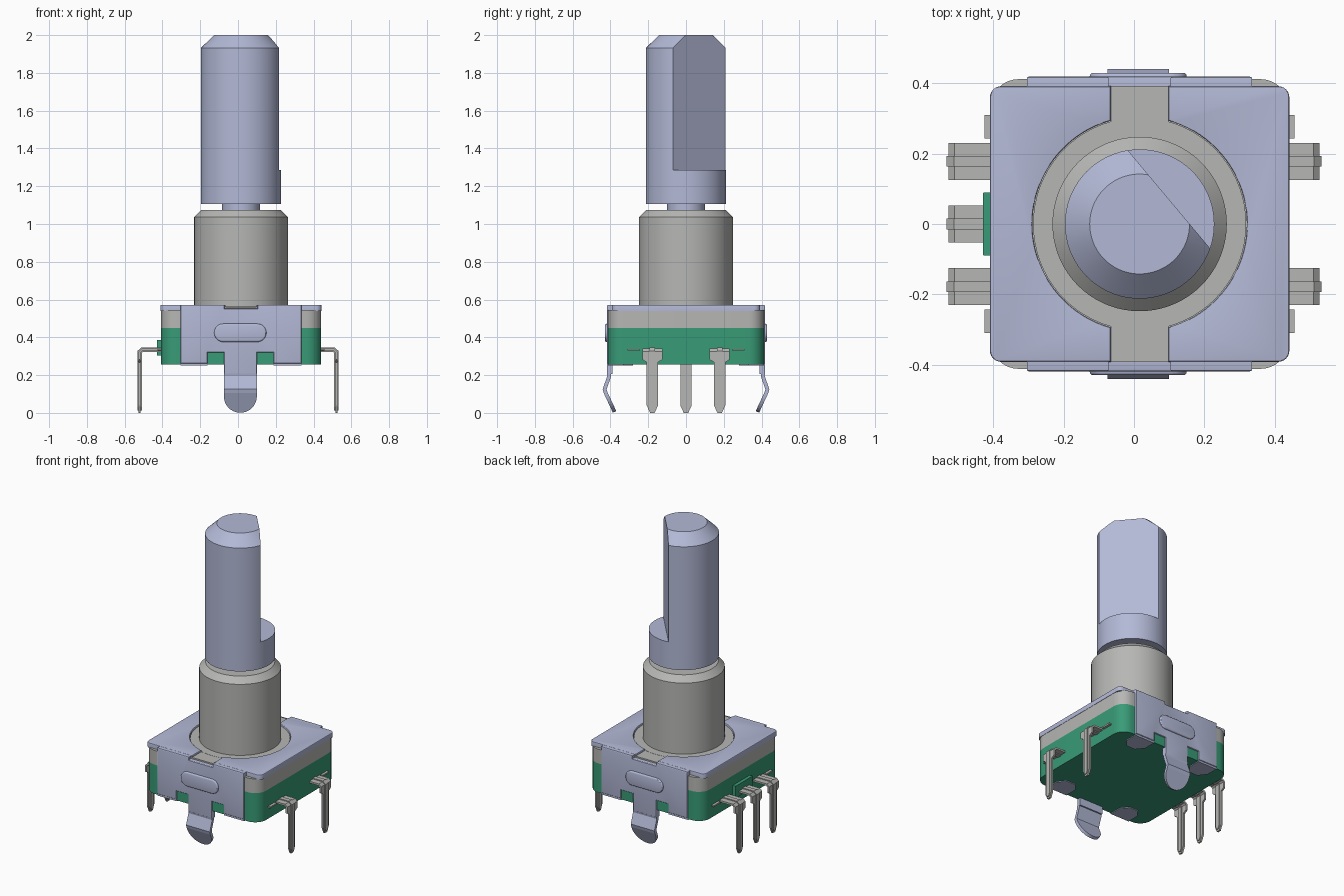
import bpy, bmesh, math
from mathutils import Vector

old = bpy.data.objects.get("Cube")
if old:
    bpy.data.objects.remove(old, do_unlink=True)

CX = 0.016          # centre of the body and the shaft


def material(name, rgb):
    m = bpy.data.materials.new(name)
    m.use_nodes = True
    m.diffuse_color = (*rgb, 1)
    b = m.node_tree.nodes["Principled BSDF"]
    b.inputs["Base Color"].default_value = (*rgb, 1)
    b.inputs["Roughness"].default_value = 0.5
    return m


STEEL = material("blue grey steel", (0.45, 0.485, 0.675))
GREY = material("neutral grey metal", (0.47, 0.47, 0.46))
GREEN = material("green plastic", (0.04, 0.33, 0.185))


def finish(name, bm, mat, smooth=True):
    bmesh.ops.recalc_face_normals(bm, faces=bm.faces[:])
    me = bpy.data.meshes.new(name)
    bm.to_mesh(me)
    bm.free()
    me.materials.append(mat)
    ob = bpy.data.objects.new(name, me)
    bpy.context.collection.objects.link(ob)
    if smooth:
        bpy.ops.object.select_all(action='DESELECT')
        ob.select_set(True)
        bpy.context.view_layer.objects.active = ob
        bpy.ops.object.shade_smooth_by_angle(angle=math.radians(30))
    return ob


def prism(name, pts, a, b, mat, axis='z', bevel=0.0):
    """Extrude a 2D outline from a to b along an axis, rounding the rim at b."""
    bm = bmesh.new()

    def place(p, h):
        return (p[0], p[1], h) if axis == 'z' else (p[0], h, p[1])
    lo = [bm.verts.new(place(p, a)) for p in pts]
    hi = [bm.verts.new(place(p, b)) for p in pts]
    n = len(pts)
    bm.faces.new(lo)
    cap = bm.faces.new(hi)
    for i in range(n):
        j = (i + 1) % n
        bm.faces.new((lo[i], lo[j], hi[j], hi[i]))
    if bevel:
        bmesh.ops.recalc_face_normals(bm, faces=bm.faces[:])
        bmesh.ops.bevel(bm, geom=list(cap.edges), offset=bevel, segments=3,
                        profile=0.5, affect='EDGES')
    return finish(name, bm, mat)


def arc(cx, cy, r, a0, a1, n):
    return [(cx + r * math.cos(math.radians(a0 + (a1 - a0) * i / n)),
             cy + r * math.sin(math.radians(a0 + (a1 - a0) * i / n))) for i in range(n + 1)]


def rounded_rect(x0, x1, y0, y1, r, n=8):
    return (arc(x1 - r, y1 - r, r, 0, 90, n) + arc(x0 + r, y1 - r, r, 90, 180, n)
            + arc(x0 + r, y0 + r, r, 180, 270, n) + arc(x1 - r, y0 + r, r, 270, 360, n))


def lathe(profile, n=72):
    """Closed solid of revolution around the shaft axis, capped at both ends."""
    bm = bmesh.new()
    rings = [[bm.verts.new((x, y, z)) for x, y in arc(CX, 0, r, 0, 360, n)[:-1]]
             for r, z in profile]
    for p, q in zip(rings, rings[1:]):
        for i in range(n):
            j = (i + 1) % n
            bm.faces.new((p[i], p[j], q[j], q[i]))
    bm.faces.new(rings[0])
    bm.faces.new(rings[-1])
    return bm


def ribbon(name, rows, mid, thick, mat, place):
    """Bent sheet strip: rows of (outward distance, height, half width)."""
    bm = bmesh.new()
    pairs = [[bm.verts.new(place(u, mid + e * w, z)) for e in (-1, 1)] for u, z, w in rows]
    for p, q in zip(pairs, pairs[1:]):
        bm.faces.new((p[0], p[1], q[1], q[0]))
    ob = finish(name, bm, mat, smooth=False)
    mod = ob.modifiers.new("thickness", 'SOLIDIFY')
    mod.thickness = thick
    mod.offset = 0
    mod.use_even_offset = True


# Housing: green base with a grey band above it
outline = rounded_rect(-0.408, 0.44, -0.412, 0.412, 0.08)
prism("base", outline, 0.255, 0.45, GREEN)
prism("upper_housing", outline, 0.45, 0.545, GREY)
prism("side_block", rounded_rect(-0.43, -0.39, -0.09, 0.09, 0.004, 2), 0.305, 0.385, GREEN)

# Cover plate in two halves around the bushing flange and its slots
half = (arc(-0.378, -0.36, 0.032, 270, 180, 6) + arc(-0.378, 0.36, 0.032, 180, 90, 6)
        + [(-0.066, 0.392)] + arc(CX, 0, 0.305, 105.6, 254.4, 40) + [(-0.066, -0.392)])
prism("cover_plate_left", half, 0.54, 0.572, STEEL, bevel=0.004)
prism("cover_plate_right", [(2 * CX - x, y) for x, y in half], 0.54, 0.572, STEEL, bevel=0.004)

# Bushing with its flange and two slot tabs
prism("bushing_flange", arc(CX, 0, 0.303, 0, 360, 72)[:-1], 0.53, 0.562, GREY)
for s, side in ((-1, "front"), (1, "back")):
    y0, y1 = sorted((s * 0.25, s * 0.392))
    prism(side + "_flange_tab", [(-0.066, y0), (0.098, y0), (0.098, y1), (-0.066, y1)],
          0.53, 0.561, GREY)
finish("bushing", lathe([(0.248, 0.55), (0.248, 1.037), (0.21, 1.075)]), GREY)

# Shaft: neck, full round collar, then the upper part with a flat at 40 degrees
finish("shaft_neck", lathe([(0.1, 1.06), (0.1, 1.11)]), STEEL)
finish("shaft_collar", lathe([(0.2125, 1.107), (0.2125, 1.286)]), STEEL)
bm = lathe([(0.2125, 1.286), (0.2125, 1.932), (0.142, 2.0)])
normal = Vector((math.cos(math.radians(40)), math.sin(math.radians(40)), 0))
cut = bmesh.ops.bisect_plane(bm, geom=bm.verts[:] + bm.edges[:] + bm.faces[:],
                             plane_co=Vector((CX, 0, 0)) + normal * 0.109,
                             plane_no=normal, clear_outer=True)
bmesh.ops.holes_fill(bm, edges=[e for e in bm.edges if e.is_boundary], sides=0)
finish("flatted_shaft", bm, STEEL)

# Front and back: folded flap, stamped boss, folded-under tabs and snap-in leg
flap = [(-0.305, 0.571), (-0.305, 0.262), (-0.162, 0.262), (-0.162, 0.32), (-0.075, 0.32),
        (-0.075, 0.205), (0.1, 0.205), (0.1, 0.32), (0.188, 0.32), (0.188, 0.262),
        (0.336, 0.262), (0.336, 0.571), (0.104, 0.571), (0.104, 0.552), (-0.072, 0.552),
        (-0.072, 0.571)]
leg = [(0.409, 0.21, 0.0875), (0.406, 0.195, 0.0875), (0.431, 0.125, 0.0875),
       (0.426, 0.108, 0.0875)]
for i in range(9):
    t = math.radians(i * 10.5)
    z = 0.0925 - 0.0875 * math.sin(t)
    leg.append((0.378 + 0.048 * (z - 0.005) / 0.103, z, 0.0875 * math.cos(t)))
for s, side in ((-1, "front"), (1, "back")):
    prism(side + "_flap", flap, s * 0.388, s * 0.419, STEEL, axis='y', bevel=0.006)
    prism(side + "_boss", rounded_rect(-0.126, 0.15, 0.376, 0.472, 0.047, 10),
          s * 0.41, s * 0.43, STEEL, axis='y', bevel=0.009)
    for x0, x1, tag in ((-0.305, -0.162, "left"), (0.188, 0.336, "right")):
        tab = [(x0, s * 0.414), (x0, s * 0.33), (x0 + 0.04, s * 0.28),
               (x1 - 0.04, s * 0.28), (x1, s * 0.33), (x1, s * 0.414)]
        prism(f"{side}_under_tab_{tag}", tab, 0.25, 0.264, STEEL)
    ribbon(side + "_snap_leg", leg, 0.0125, 0.02, STEEL,
           lambda u, v, z, s=s: (v, s * u, z))

# Terminal pins: bent blade with a raised centre rib
blade = [(0.40, 0.334, 0.053), (0.508, 0.334, 0.053), (0.521, 0.322, 0.053),
         (0.521, 0.282, 0.053), (0.521, 0.268, 0.03), (0.521, 0.04, 0.03), (0.521, 0.0, 0.012)]
rib = [(0.40, 0.334, 0.015), (0.508, 0.334, 0.015), (0.521, 0.322, 0.015),
       (0.521, 0.03, 0.015), (0.521, 0.012, 0.008)]
pins = [(1, -0.178, "right_front"), (1, 0.178, "right_back"), (-1, -0.178, "left_front"),
        (-1, 0.0, "left_middle"), (-1, 0.178, "left_back")]
for s, y, tag in pins:
    def place(u, v, z, s=s):
        return (s * u, v, z)
    ribbon(tag + "_pin", blade, y, 0.012, GREY, place)
    ribbon(tag + "_pin_rib", rib, y, 0.024, GREY, place)
    if y:
        # Thin lead sliver beside the outer edge of the pin
        e = 1 if y > 0 else -1
        x0, x1 = (0.42, 0.457) if s > 0 else (-0.425, -0.39)
        ya, yb = sorted((e * 0.243, e * 0.31))
        prism(tag + "_lead", [(x0, ya), (x1, ya), (x1, yb), (x0, yb)], 0.329, 0.339, GREY)
